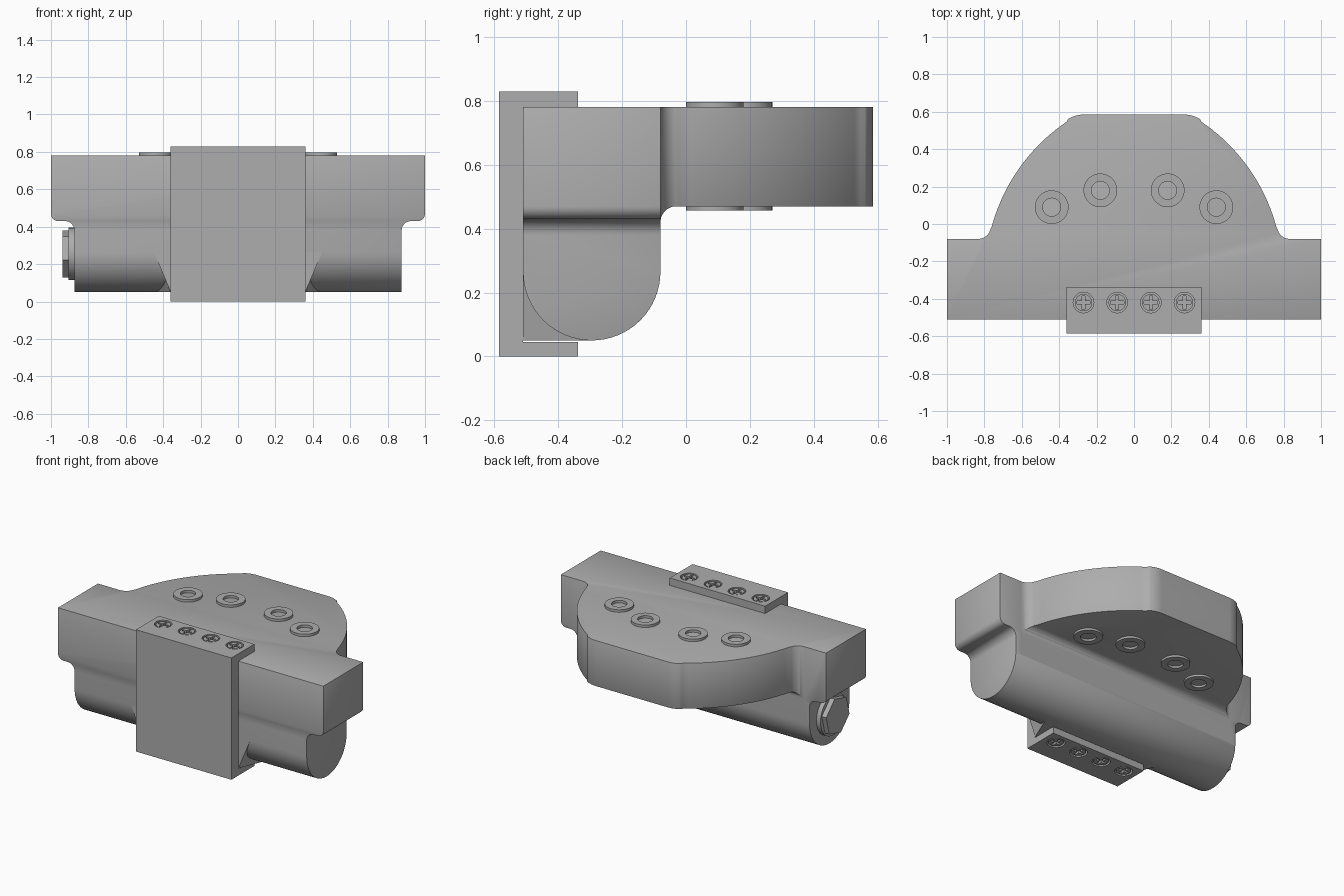
import bpy, bmesh, math
from mathutils import Vector, Matrix

if "Cube" in bpy.data.objects:
    bpy.data.objects.remove(bpy.data.objects["Cube"])

grey = bpy.data.materials.new("cast grey")
grey.use_nodes = True
COLOUR = (0.42, 0.42, 0.42, 1)
grey.diffuse_color = COLOUR
grey.node_tree.nodes["Principled BSDF"].inputs["Base Color"].default_value = COLOUR


def finish(name, bm):
    bmesh.ops.recalc_face_normals(bm, faces=bm.faces)
    mesh = bpy.data.meshes.new(name)
    bm.to_mesh(mesh)
    bm.free()
    mesh.materials.append(grey)
    obj = bpy.data.objects.new(name, mesh)
    bpy.context.collection.objects.link(obj)
    return obj


def arc(cx, cy, r, start, end, steps=10):
    angles = [math.radians(start + (end - start) * i / steps) for i in range(steps + 1)]
    return [(cx + r * math.cos(a), cy + r * math.sin(a)) for a in angles]


def mirrored(half):
    return half + [(-x, y) for x, y in reversed(half)]


def prism(name, points, axis, low, high):
    """Extrude a 2D outline along one axis."""
    place = {"x": lambda p, d: (d, p[0], p[1]),
             "y": lambda p, d: (p[0], d, p[1]),
             "z": lambda p, d: (p[0], p[1], d)}[axis]
    bm = bmesh.new()
    base = bm.faces.new([bm.verts.new(place(p, low)) for p in points])
    moved = bmesh.ops.extrude_face_region(bm, geom=[base])["geom"]
    shift = Vector(place((0, 0), high - low))
    bmesh.ops.translate(bm, vec=shift, verts=[v for v in moved if isinstance(v, bmesh.types.BMVert)])
    return finish(name, bm)


def disc(name, x, y, r, low, high, sides=40):
    return prism(name, arc(x, y, r, 0, 360, sides)[:-1], "z", low, high)


def activate(obj):
    bpy.ops.object.select_all(action="DESELECT")
    obj.select_set(True)
    bpy.context.view_layer.objects.active = obj


def combine(obj, other, operation):
    mod = obj.modifiers.new("Boolean", "BOOLEAN")
    mod.operation, mod.object, mod.solver = operation, other, "EXACT"
    activate(obj)
    bpy.ops.object.modifier_apply(modifier=mod.name)
    bpy.data.objects.remove(other)


def bevel(obj, width, segments=2):
    mod = obj.modifiers.new("Bevel", "BEVEL")
    mod.width, mod.segments = width, segments
    mod.limit_method, mod.angle_limit = "ANGLE", math.radians(50)
    activate(obj)
    bpy.ops.object.modifier_apply(modifier=mod.name)


def smooth(obj):
    activate(obj)
    bpy.ops.object.shade_smooth_by_angle(angle=math.radians(35))


# Housing: the common volume of its plan, front and side outlines
plan = mirrored([(1.1, -0.7), (1.1, -0.08)] + arc(0.835, -0.01, 0.07, 270, 194)
                + arc(-0.193, -0.272, 0.988, 15, 56, 20) + arc(0.27, 0.433, 0.152, 57, 90))
front = mirrored([(0.875, -0.1)] + arc(0.925, 0.38, 0.05, 180, 90)
                 + arc(0.96, 0.47, 0.04, 270, 360) + [(1, 0.9)])
side = ([(-0.51, 0.9)] + arc(-0.295, 0.265, 0.215, 180, 360, 32)
        + arc(-0.03, 0.42, 0.05, 180, 90) + [(0.7, 0.47), (0.7, 0.9)])
housing = prism("housing", plan, "z", -0.2, 0.78)
combine(housing, prism("front_outline", front, "y", -0.8, 0.8), "INTERSECT")
combine(housing, prism("side_outline", side, "x", -1.2, 1.2), "INTERSECT")
bevel(housing, 0.01)
smooth(housing)

# Square pad behind the bracket, flaring into the rounded underside
pad_outline = [(-0.51, 0.05), (-0.295, 0.05), (-0.295, 0.265), (-0.51, 0.265)]
pad = prism("mounting_pad", pad_outline, "x", -0.45, 0.45)
for v in pad.data.vertices:
    if v.co.y < -0.4 and v.co.z < 0.1:
        v.co.x *= 0.8

# Clamp bracket wrapping the front, with screw pockets top and bottom
channel = [(-0.585, 0), (-0.338, 0), (-0.338, 0.045), (-0.51, 0.045),
           (-0.51, 0.78), (-0.338, 0.78), (-0.338, 0.83), (-0.585, 0.83)]
bracket = prism("clamp_bracket", channel, "x", -0.36, 0.36)
SCREW_Y = -0.42
for i in range(4):
    x = -0.27 + 0.18 * i
    for level, face, inward in (("top", 0.83, -1), ("bottom", 0, 1)):
        def span(a, b):
            return sorted((face + inward * a, face + inward * b))
        combine(bracket, disc("pocket", x, SCREW_Y, 0.055, *span(-0.02, 0.025)), "DIFFERENCE")
        screw = disc(f"{level}_screw_{i + 1}", x, SCREW_Y, 0.046, *span(0.003, 0.03))
        # Cross-shaped driver recess
        w, l = 0.008, 0.036
        cross = [(w, w), (w, l), (-w, l), (-w, w), (-l, w), (-l, -w),
                 (-w, -w), (-w, -l), (w, -l), (w, -w), (l, -w), (l, w)]
        cross = [(x + px, SCREW_Y + py) for px, py in cross]
        combine(screw, prism("recess", cross, "z", *span(-0.02, 0.02)), "DIFFERENCE")
        smooth(screw)
smooth(bracket)

# Ring bushings on both faces of the rear flange
for side_name, s in (("right", -1), ("left", 1)):
    for place, x, y in (("outer", 0.44, 0.09), ("inner", 0.18, 0.18)):
        for level, low, high in (("top", 0.775, 0.797), ("bottom", 0.456, 0.475)):
            ring = disc(f"{side_name}_{place}_{level}_bushing", s * x, y, 0.09, low, high)
            combine(ring, disc("bore", s * x, y, 0.048, low - 0.02, high + 0.02), "DIFFERENCE")
            smooth(ring)

# Hex plug and washer on the right end
BOLT = (-0.295, 0.255)
washer = prism("plug_washer", arc(*BOLT, 0.14, 0, 360, 40)[:-1], "x", -0.905, -0.87)
smooth(washer)
prism("hex_plug", arc(*BOLT, 0.13, 15, 375, 6)[:-1], "x", -0.938, -0.9)
